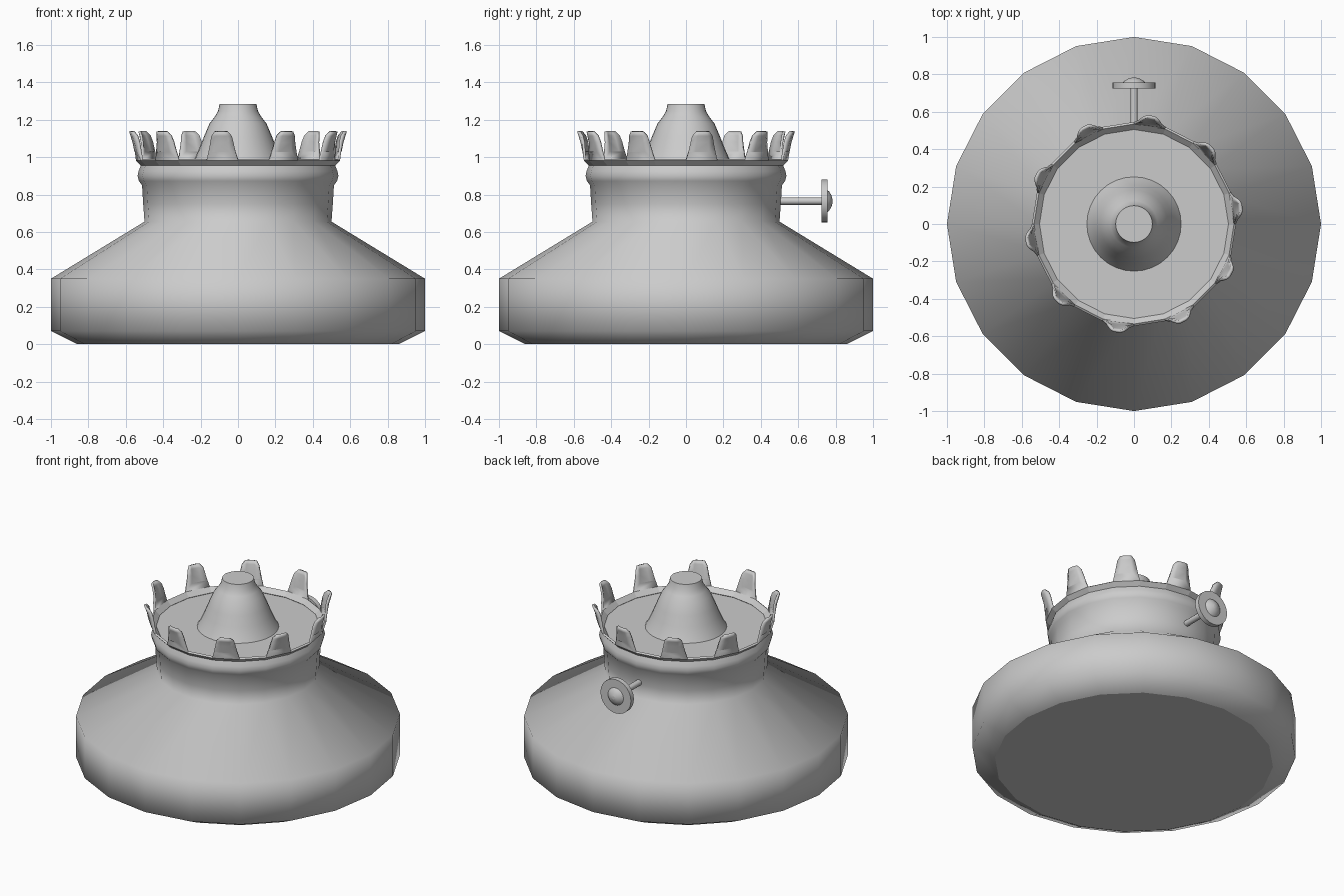
import bpy, bmesh
from math import sin, cos, pi, radians

if "Cube" in bpy.data.objects:
    bpy.data.objects.remove(bpy.data.objects["Cube"])


def finish(bm, name):
    bmesh.ops.recalc_face_normals(bm, faces=bm.faces[:])
    me = bpy.data.meshes.new(name)
    bm.to_mesh(me)
    bm.free()
    ob = bpy.data.objects.new(name, me)
    bpy.context.collection.objects.link(ob)
    return ob


def lathe(name, profile, n):
    """Revolve (radius, height) points about z; smooth sides, flat caps."""
    bm = bmesh.new()
    rings = [[bm.verts.new((r * cos(2 * pi * i / n), r * sin(2 * pi * i / n), z))
              for i in range(n)] for r, z in profile]
    for a, b in zip(rings, rings[1:]):
        for i in range(n):
            j = (i + 1) % n
            bm.faces.new((a[i], a[j], b[j], b[i])).smooth = True
    bm.faces.new(rings[0])
    bm.faces.new(rings[-1])
    return finish(bm, name)


# Fuel bowl with sloping shoulder, neck and rolled collar
lathe("bowl_and_collar", [
    (0.86, 0), (1, 0.07), (1, 0.35), (0.5, 0.655), (0.507, 0.75), (0.513, 0.85),
    (0.53, 0.872), (0.537, 0.9), (0.532, 0.925), (0.52, 0.955)], 20)

# Burner cone in the middle of the top plate
lathe("burner_cone", [
    (0.255, 0.95), (0.232, 0.99), (0.208, 1.045), (0.182, 1.11), (0.152, 1.18),
    (0.125, 1.215), (0.107, 1.245), (0.098, 1.285)], 32)

# Wick stem and wheel, turned to point backwards (+y)
knob = [
    lathe("wick_stem", [(0.02, 0.47), (0.02, 0.74)], 12),
    lathe("wick_wheel", [(0.115, 0.725), (0.115, 0.757)], 24),
    lathe("wick_wheel_cap", [(0.065, 0.75), (0.05, 0.766), (0.03, 0.778), (0.01, 0.783)], 24),
]
for part in knob:
    part.rotation_euler = (radians(-90), 0, 0)
    part.location.z = 0.765

# Crown: 20-sided flared strip, every other facet grows a prong
bm = bmesh.new()
N = 20
rows = [[bm.verts.new((r * cos(2 * pi * i / N), r * sin(2 * pi * i / N), z))
         for i in range(N)] for r, z in ((0.51, 0.955), (0.54, 0.985))]
for i in range(N):
    j = (i + 1) % N
    bm.faces.new((rows[0][i], rows[0][j], rows[1][j], rows[1][i]))
# prong rows: facet distance, height, half width, centre bulge
steps = [(0.54, 1.03, 0.072, 0.008), (0.545, 1.08, 0.06, 0.014),
         (0.555, 1.115, 0.052, 0.016), (0.572, 1.138, 0.034, 0.008)]
for k in range(0, N, 2):
    a = 2 * pi * (k + 0.5) / N
    p, q = rows[1][k], rows[1][(k + 1) % N]
    prev = None
    for d, z, w, b in steps:
        cur = []
        for t in (-1, -0.5, 0.5, 1):
            r = d + b * (abs(t) < 1)
            cur.append(bm.verts.new((r * cos(a) - t * w * sin(a),
                                     r * sin(a) + t * w * cos(a), z)))
        if prev is None:
            bm.faces.new([p, q] + cur[::-1]).smooth = True
        else:
            for m in range(3):
                bm.faces.new((prev[m], prev[m + 1], cur[m + 1], cur[m])).smooth = True
        prev = cur
crown = finish(bm, "pronged_crown")
mod = crown.modifiers.new("thickness", "SOLIDIFY")
mod.thickness = 0.014
mod.offset = 0
